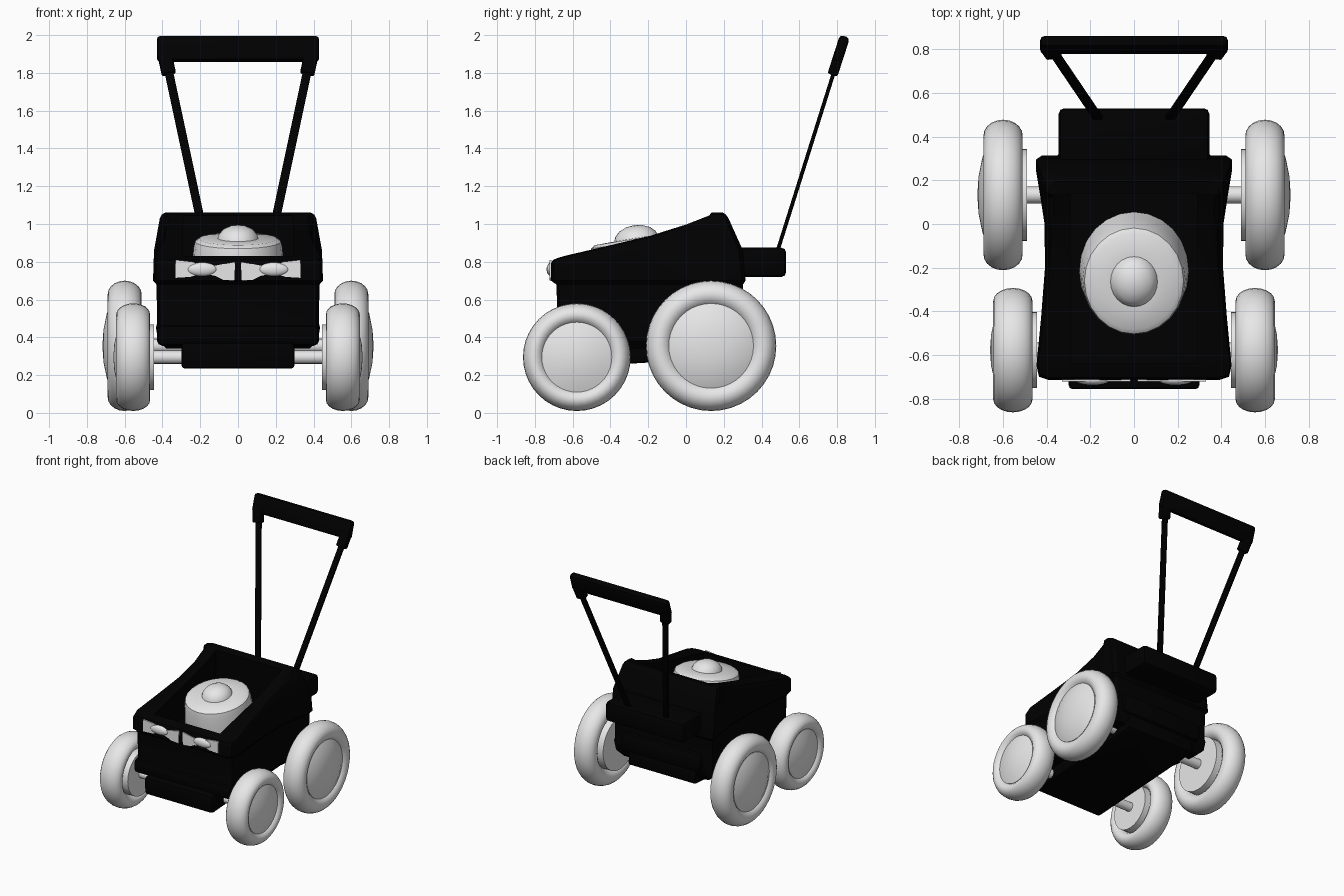
import bpy, bmesh, math
from mathutils import Matrix, Vector

if "Cube" in bpy.data.objects:
    bpy.data.objects.remove(bpy.data.objects["Cube"])


def material(name, value):
    m = bpy.data.materials.new(name)
    m.use_nodes = True
    col = (value, value, value, 1)
    m.diffuse_color = col
    m.node_tree.nodes["Principled BSDF"].inputs["Base Color"].default_value = col
    return m


BLACK = material("black plastic", 0.0)
WHITE = material("white plastic", 0.8)


def finish(name, bm, mat, smooth=40):
    bmesh.ops.remove_doubles(bm, verts=bm.verts, dist=0.0005)
    bmesh.ops.recalc_face_normals(bm, faces=bm.faces)
    me = bpy.data.meshes.new(name)
    bm.to_mesh(me)
    bm.free()
    me.materials.append(mat)
    ob = bpy.data.objects.new(name, me)
    bpy.context.scene.collection.objects.link(ob)
    bpy.ops.object.select_all(action="DESELECT")
    ob.select_set(True)
    bpy.context.view_layer.objects.active = ob
    bpy.ops.object.shade_smooth_by_angle(angle=math.radians(smooth))


def box(name, center, size, bevel=0.02, rot=Matrix()):
    bm = bmesh.new()
    bmesh.ops.create_cube(bm, size=1)
    bmesh.ops.scale(bm, vec=size, verts=bm.verts)
    bmesh.ops.bevel(bm, geom=bm.edges[:], offset=bevel, segments=2,
                    profile=0.5, affect="EDGES")
    bm.transform(Matrix.Translation(center) @ rot)
    finish(name, bm, BLACK)


def lathe(name, profile, matrix, steps=40):
    """Revolve (radius, height) points around z, then place the result."""
    bm = bmesh.new()
    vs = [bm.verts.new((r, 0, h)) for r, h in profile]
    es = [bm.edges.new(p) for p in zip(vs, vs[1:])]
    bmesh.ops.spin(bm, geom=vs + es, cent=(0, 0, 0), axis=(0, 0, 1),
                   angle=math.tau, steps=steps)
    bm.transform(matrix)
    finish(name, bm, WHITE)


def plate(name, points, y, depth):
    """Thin plate from (x, z) points, facing the front."""
    bm = bmesh.new()
    f = bm.faces.new([bm.verts.new((x, y, z)) for x, z in points])
    ext = bmesh.ops.extrude_face_region(bm, geom=[f])["geom"]
    bmesh.ops.translate(bm, vec=(0, depth, 0),
                        verts=[v for v in ext if isinstance(v, bmesh.types.BMVert)])
    finish(name, bm, WHITE)


# Body shell: a waisted outline stacked in rings, with an open tray on top
half = [(0.39, -0.715), (0.435, -0.70), (0.447, -0.65), (0.425, -0.42), (0.408, -0.2),
        (0.41, 0.0), (0.43, 0.13), (0.45, 0.25), (0.45, 0.295), (0.42, 0.315)]
outline = half + [(-x, y) for x, y in reversed(half)]
ridge = [(-0.71, 0.82), (-0.5, 0.87), (-0.1, 0.96), (0.17, 1.06), (0.5, 1.06)]


def top_height(y):
    for (a, za), (b, zb) in zip(ridge, ridge[1:]):
        if y <= b:
            return za + (zb - za) * max(0, y - a) / (b - a)
    return ridge[-1][1]


def shell_ring(bm, scale, drop, cap=2.0):
    """Outline ring that follows the ridge, never higher than cap."""
    ring = []
    for x, y in outline:
        h = min(cap, top_height(y) - drop)
        lean = max(0, h - 0.83)
        x *= scale - lean * 0.4
        y = y * scale - (lean * 0.45 if y > 0.2 else 0)
        ring.append(bm.verts.new((x, y, h)))
    return ring


def tray_ring(bm, cap=2.0):
    ring = []
    for x, y in outline:
        x, y = max(-0.29, min(0.29, x)), max(-0.64, min(0.14, y))
        ring.append(bm.verts.new((x, y, min(cap, top_height(y) - 0.005))))
    return ring


bm = bmesh.new()
rings = [shell_ring(bm, s, 0, z) for s, z in
         [(0.85, 0.34), (0.94, 0.38), (0.965, 0.45), (0.95, 0.48), (0.96, 0.68), (1, 0.70)]]
rings += [shell_ring(bm, 1, 0.06, 0.86), shell_ring(bm, 1, 0.03),
          shell_ring(bm, 0.985, 0.01), shell_ring(bm, 0.95, 0),
          tray_ring(bm), tray_ring(bm, 0.66)]
n = len(outline)
for a, b in zip(rings, rings[1:]):
    for i in range(n):
        j = (i + 1) % n
        bm.faces.new((a[i], a[j], b[j], b[i]))
bm.faces.new(rings[0])
bm.faces.new(rings[-1])
finish("body_shell", bm, BLACK, 30)

# Sloping underside pan, bumpers and rear box
box("floor_pan", (0, -0.225, 0.335), (0.60, 1.06, 0.14), 0.02,
    Matrix.Rotation(math.radians(3.5), 4, "X"))
box("front_bumper", (0, -0.67, 0.41), (0.86, 0.08, 0.11), 0.03)
box("rear_bumper", (0, 0.27, 0.48), (0.72, 0.12, 0.16), 0.04)
box("rear_box", (0, 0.39, 0.797), (0.69, 0.28, 0.155), 0.025)

# Engine with a domed cap, tipped forward
engine = [(0.257, -0.24), (0.25, -0.12), (0.24, 0.0), (0.232, 0.035), (0.21, 0.05),
          (0.11, 0.053), (0.102, 0.075), (0.078, 0.10), (0.04, 0.117), (0, 0.122)]
lathe("engine", engine, Matrix.Translation((0, -0.255, 0.873))
      @ Matrix.Diagonal((0.98, 1.06, 1, 1)) @ Matrix.Rotation(math.radians(9.5), 4, "X"),
      steps=24)

# Wheels and axles
for end, y, z, R, cx, bulge, r_axle in [
        ("front", -0.578, 0.295, 0.285, 0.555, 0.105, 0.035),
        ("rear", 0.133, 0.355, 0.345, 0.60, 0.118, 0.038)]:
    tyre = [(R * (0.79 + 0.21 * math.cos(t)), 0.09 * math.sin(t))
            for t in [math.tau * i / 20 for i in range(21)]]
    hub = [(0, -0.11), (0.61 * R, -0.11), (0.61 * R, -0.05), (0.65 * R, 0.05),
           (0.65 * R, 0.07), (0.5 * R, 0.8 * bulge), (0.25 * R, 0.95 * bulge), (0, bulge)]
    turn = Matrix.Rotation(math.pi / 2, 4, "Y")
    for side, s in (("left", 1), ("right", -1)):
        place = Matrix.Translation((s * cx, y, z)) @ Matrix.Diagonal((s, 1, 1, 1)) @ turn
        lathe(f"{end}_{side}_tyre", tyre, place)
        lathe(f"{end}_{side}_hub", hub, place)
    ends = [(0, -cx), (r_axle, -cx), (r_axle, cx), (0, cx)]
    lathe(f"{end}_axle", ends, Matrix.Translation((0, y, z)) @ turn, steps=16)

# Eyes: notched plates with bulging eyeballs
eye = [(0.33, 0.81), (0.33, 0.715), (0.25, 0.72), (0.19, 0.74), (0.12, 0.725),
       (0.08, 0.705), (0.02, 0.70), (0.015, 0.80), (0.07, 0.79), (0.17, 0.77), (0.24, 0.80)]
for side, s in (("left", 1), ("right", -1)):
    plate(f"{side}_eye", [(s * x, z) for x, z in eye], -0.722, 0.009)
    bm = bmesh.new()
    bmesh.ops.create_uvsphere(bm, u_segments=20, v_segments=12, radius=1)
    bm.transform(Matrix.Translation((s * 0.19, -0.714, 0.76))
                 @ Matrix.Diagonal((0.08, 0.024, 0.036, 1)))
    finish(f"{side}_eyeball", bm, WHITE, 60)

# Push handle: slanted bars and a tilted grip with end sockets
tilt = Matrix.Rotation(math.radians(-17.5), 4, "X")
box("handle_grip", (0, 0.82, 1.927), (0.86, 0.055, 0.14), 0.02, tilt)
for side, s in (("left", 1), ("right", -1)):
    low, high = Vector((s * 0.16, 0.48, 0.84)), Vector((s * 0.378, 0.80, 1.86))
    lean = Matrix.Rotation(s * math.atan2(0.218, 1.07), 4, "Y")
    box(f"{side}_handle_bar", (low + high) / 2, (0.045, 0.02, (high - low).length),
        0.005, tilt @ lean)
    box(f"{side}_grip_socket", (s * 0.378, 0.795, 1.85), (0.075, 0.055, 0.12),
        0.01, tilt @ lean)
